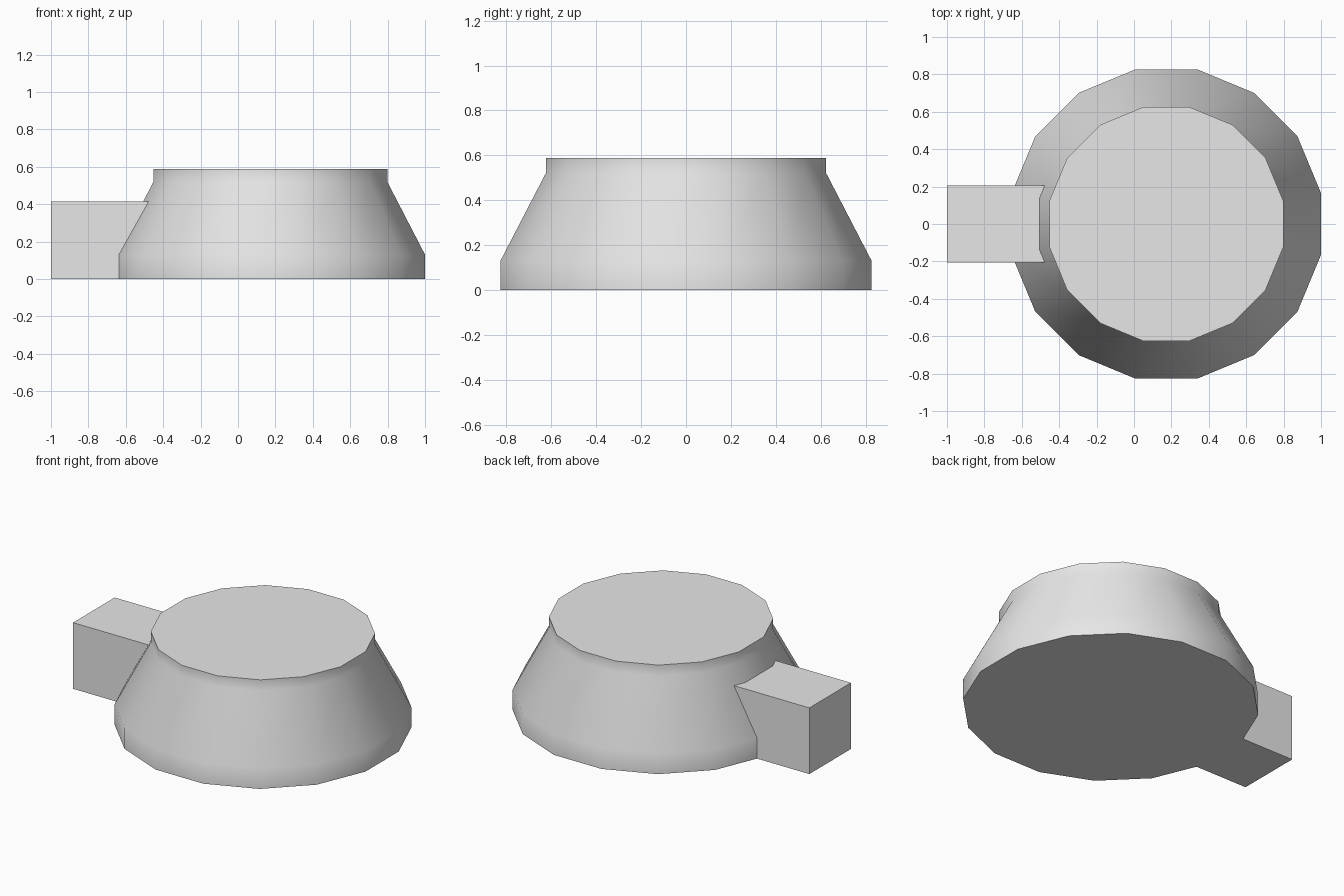
import bpy, bmesh, math

cube = bpy.data.objects.get("Cube")
if cube:
    bpy.data.objects.remove(cube, do_unlink=True)

SIDES = 16
CENTRE_X = 0.173

grey = bpy.data.materials.new("light grey")
grey.use_nodes = True
grey.diffuse_color = (0.8, 0.8, 0.8, 1)
grey.node_tree.nodes["Principled BSDF"].inputs["Base Color"].default_value = (0.8, 0.8, 0.8, 1)


def add_object(name, bm):
    bmesh.ops.recalc_face_normals(bm, faces=bm.faces)
    mesh = bpy.data.meshes.new(name)
    bm.to_mesh(mesh)
    bm.free()
    mesh.materials.append(grey)
    obj = bpy.data.objects.new(name, mesh)
    bpy.context.collection.objects.link(obj)
    return obj


# Body: stacked rings, (half width across flats, height)
profile = [(0.827, 0), (0.827, 0.13), (0.625, 0.52), (0.625, 0.588)]
bm = bmesh.new()
rings = []
for half, z in profile:
    radius = half / math.cos(math.pi / SIDES)
    angles = [(i + 0.5) * math.tau / SIDES for i in range(SIDES)]
    rings.append([bm.verts.new((CENTRE_X + radius * math.cos(a), radius * math.sin(a), z))
                  for a in angles])
for low, high in zip(rings, rings[1:]):
    for i in range(SIDES):
        j = (i + 1) % SIDES
        bm.faces.new((low[i], low[j], high[j], high[i]))
bm.faces.new(rings[0])
bm.faces.new(rings[-1])
body = add_object("tapered_body", bm)

# Side block, set into the sloping wall
x0, x1, half_y, top = -1.0, -0.45, 0.206, 0.415
bm = bmesh.new()
bmesh.ops.create_cube(bm, size=1)
for v in bm.verts:
    v.co.x = x0 if v.co.x < 0 else x1
    v.co.y *= 2 * half_y
    v.co.z = 0 if v.co.z < 0 else top
add_object("side_block", bm)

# Smooth the round walls, keep the cap edges sharp
bpy.ops.object.select_all(action="DESELECT")
body.select_set(True)
bpy.context.view_layer.objects.active = body
bpy.ops.object.shade_smooth_by_angle(angle=math.radians(30))
